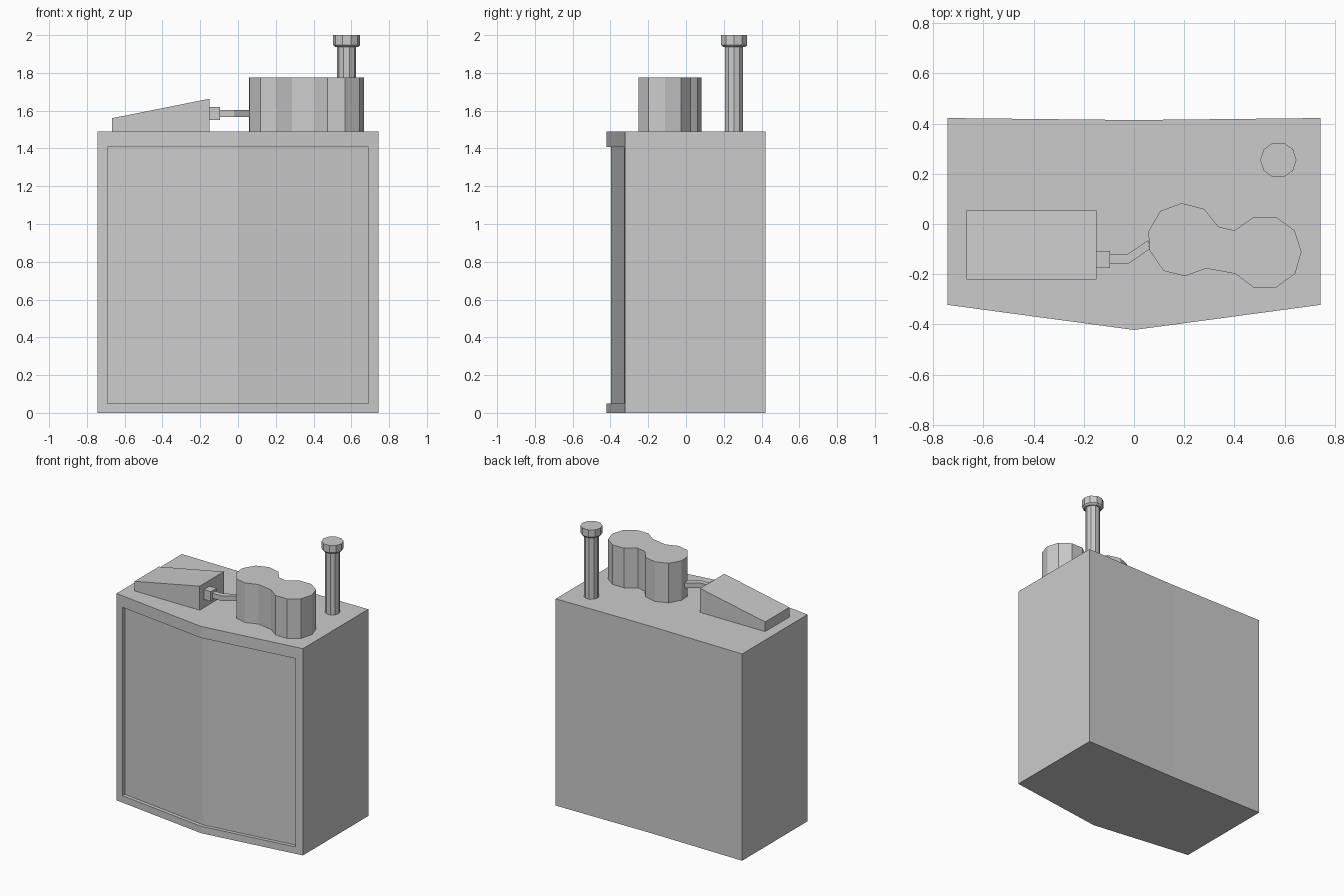
import bpy, bmesh, math
from mathutils import Vector

if "Cube" in bpy.data.objects:
    bpy.data.objects.remove(bpy.data.objects["Cube"])


def finish(name, bm):
    bmesh.ops.recalc_face_normals(bm, faces=bm.faces[:])
    mesh = bpy.data.meshes.new(name)
    bm.to_mesh(mesh)
    bm.free()
    ob = bpy.data.objects.new(name, mesh)
    bpy.context.collection.objects.link(ob)
    return ob


def prism(outline, z0, z1):
    """Extrude an xy outline from z0 to z1."""
    bm = bmesh.new()
    base = bm.faces.new([bm.verts.new((x, y, z0)) for x, y in outline])
    top = bmesh.ops.extrude_face_region(bm, geom=[base], use_keep_orig=True)["geom"]
    for v in top:
        if isinstance(v, bmesh.types.BMVert):
            v.co.z = z1
    return bm


def rect(x0, x1, y0, y1):
    return [(x0, y0), (x1, y0), (x1, y1), (x0, y1)]


W, TOP = 0.743, 1.49


def front_y(x):
    return -0.422 + 0.1 * abs(x) / W


# Case with bowed front and a recessed front panel
bm = prism([(-W, front_y(W)), (0, front_y(0)), (W, front_y(W)),
            (W, 0.422), (0, 0.414), (-W, 0.422)], 0, TOP)
bmesh.ops.recalc_face_normals(bm, faces=bm.faces[:])
front = [f for f in bm.faces if f.normal.y < -0.9]
bmesh.ops.inset_region(bm, faces=front, thickness=0.05, use_even_offset=True)
for v in {v for f in front for v in f.verts}:
    x = 0 if abs(v.co.x) < 0.1 else math.copysign(0.69, v.co.x)
    v.co = (x, front_y(x), 1.407 if v.co.z > 0.7 else 0.05)
sunk = bmesh.ops.extrude_face_region(bm, geom=front)["geom"]
bmesh.ops.delete(bm, geom=[f for f in front if f.is_valid], context='FACES')
bmesh.ops.translate(bm, vec=(0, 0.026, 0),
                    verts=[v for v in sunk if isinstance(v, bmesh.types.BMVert)])
finish("case", bm)

# Sloped wedge block
bm = prism(rect(-0.668, -0.15, -0.222, 0.053), TOP, 1.56)
for v in bm.verts:
    if v.co.z > 1.5 and v.co.x > -0.4:
        v.co.z = 1.663
finish("wedge_block", bm)

# Connector and bent pipe between wedge and tanks
finish("pipe_connector", prism(rect(-0.15, -0.095, -0.175, -0.107), 1.55, 1.62))
finish("bent_pipe", prism([(-0.095, -0.157), (-0.02, -0.157), (0.062, -0.1),
                           (0.057, -0.065), (-0.028, -0.121), (-0.095, -0.121)],
                          1.566, 1.603))

# Two fused tanks
finish("twin_tanks", prism([
    (0.057, -0.03), (0.105, 0.052), (0.19, 0.083), (0.28, 0.06), (0.335, -0.01),
    (0.4, -0.026), (0.475, 0.027), (0.567, 0.027), (0.64, -0.026), (0.667, -0.11),
    (0.642, -0.198), (0.567, -0.252), (0.475, -0.252), (0.403, -0.198),
    (0.287, -0.177), (0.202, -0.208), (0.118, -0.187), (0.062, -0.105)], TOP, 1.775))


# Post with bevelled cap
def ring(r):
    return [(0.575 + r * math.cos(i * math.tau / 10),
             0.255 + r * math.sin(i * math.tau / 10)) for i in range(10)]


finish("post", prism(ring(0.05), TOP, 1.94))
finish("post_cap", prism(ring(0.072), 1.948, 2.0))
bm = prism(ring(0.06), 1.936, 1.948)
for v in bm.verts:
    if v.co.z > 1.94:
        c = Vector((0.575, 0.255, 1.948))
        v.co = c + (v.co - c) * 1.2
finish("post_cap_bevel", bm)
